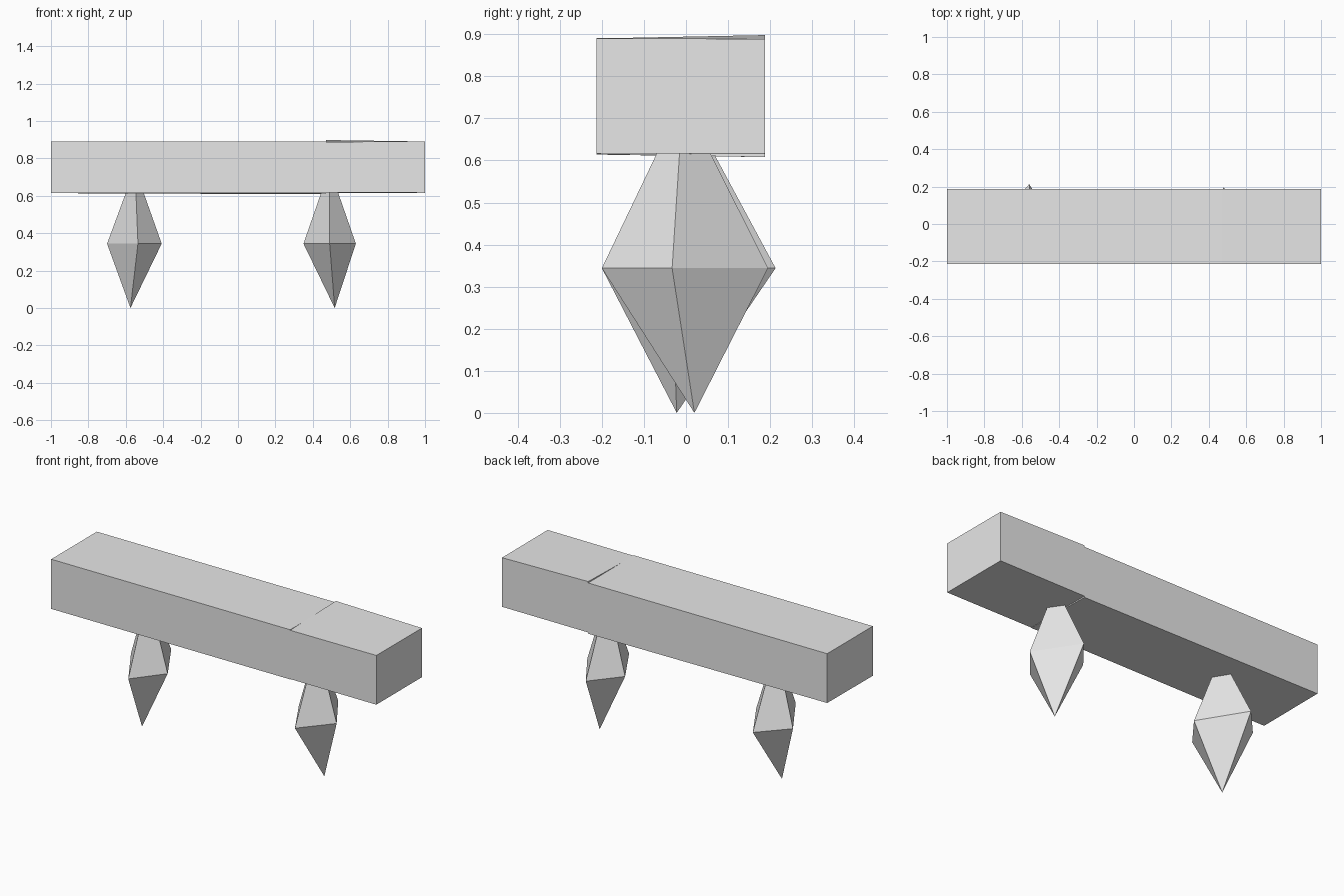
import bpy

cube = bpy.data.objects.get("Cube")
if cube:
    bpy.data.objects.remove(cube, do_unlink=True)

grey = bpy.data.materials.new("plain_grey")
grey.use_nodes = True
colour = (0.8, 0.8, 0.8, 1)
grey.diffuse_color = colour
grey.node_tree.nodes["Principled BSDF"].inputs["Base Color"].default_value = colour


def build(name, verts, faces):
    mesh = bpy.data.meshes.new(name)
    mesh.from_pydata(verts, [], faces)
    mesh.materials.append(grey)
    obj = bpy.data.objects.new(name, mesh)
    bpy.context.collection.objects.link(obj)
    return obj


def beam(name, start, end):
    """Join two end sections, each (x, front bottom, back bottom, back top, front top)."""
    front, back = -0.213, 0.188
    verts = []
    for x, fb, bb, bt, ft in (start, end):
        verts += [(x, front, fb), (x, back, bb), (x, back, bt), (x, front, ft)]
    sides = [(i, 4 + i, 4 + (i + 1) % 4, (i + 1) % 4) for i in range(4)]
    return build(name, verts, [(0, 1, 2, 3), (7, 6, 5, 4)] + sides)


def crystal(name, ring, tip, peak):
    """Four-sided double pyramid with its widest ring level and its peak inside the beam."""
    verts = [(x, y, 0.344) for x, y in ring] + [tip, peak]
    faces = []
    for i in range(4):
        j = (i + 1) % 4
        faces += [(j, i, 4), (i, j, 5)]
    return build(name, verts, faces)


# Slightly twisted beam in two lengths, stepping at the joint
beam("long_beam", (-1, 0.614, 0.616, 0.89, 0.89), (0.47, 0.615, 0.608, 0.89, 0.891))
beam("short_beam", (0.47, 0.617, 0.615, 0.898, 0.888), (1, 0.616, 0.616, 0.889, 0.89))

# Pointed legs, ring order: front, right side, back, left side
crystal("right_leg", [(-0.535, -0.2), (-0.408, -0.035), (-0.56, 0.213), (-0.70, 0.06)],
        (-0.575, -0.022, 0), (-0.551, -0.004, 0.747))
crystal("left_leg", [(0.49, -0.2), (0.63, -0.033), (0.48, 0.195), (0.35, 0.035)],
        (0.517, 0.02, 0), (0.49, -0.007, 0.747))
